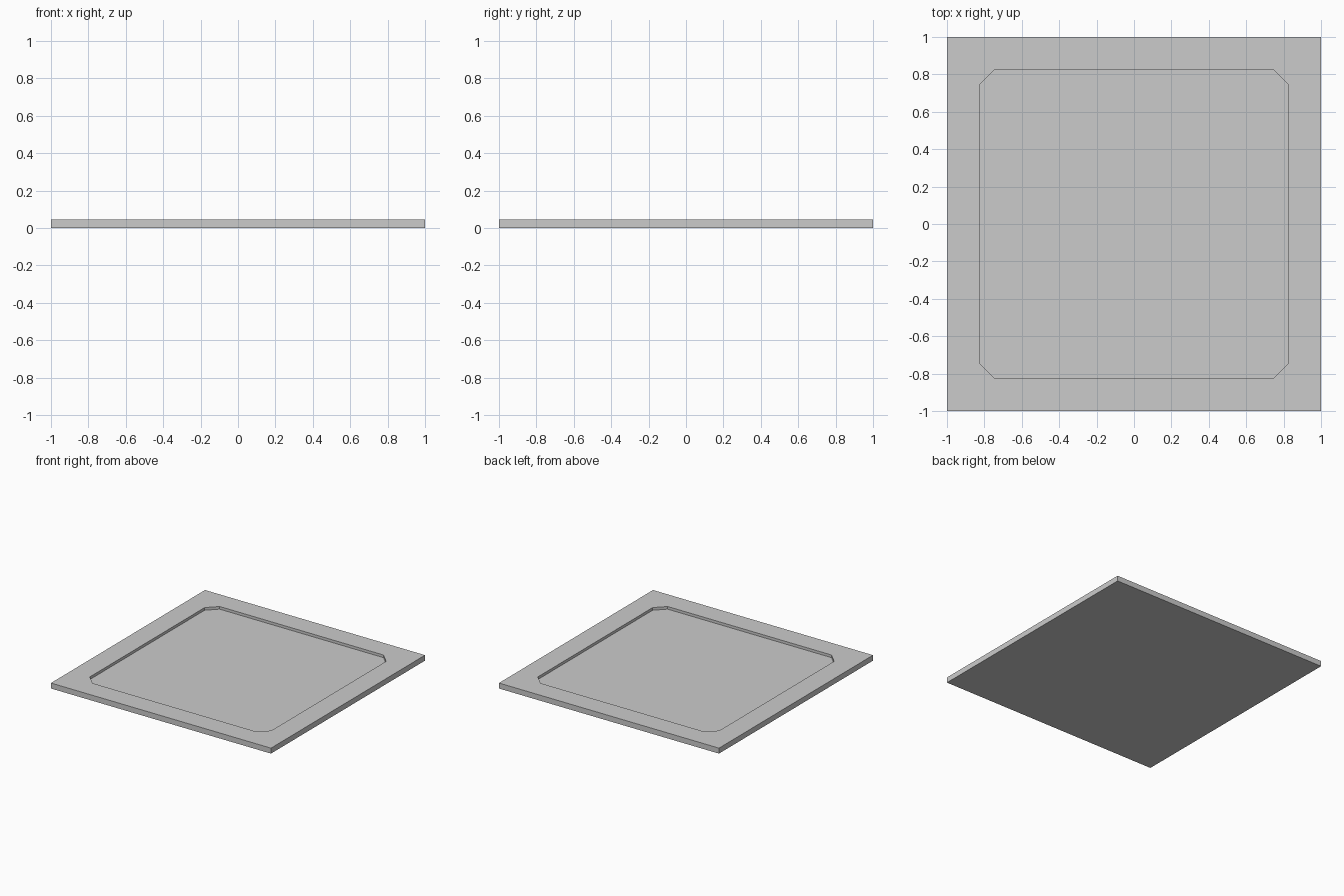
import bpy, bmesh

if "Cube" in bpy.data.objects:
    bpy.data.objects.remove(bpy.data.objects["Cube"])

HALF, THICK = 1.0, 0.045        # slab half width and thickness
INNER, CHAMFER = 0.825, 0.08    # recess half width and corner cut
DEPTH = 0.022                   # recess depth

bm = bmesh.new()
signs = [(1, 1), (-1, 1), (-1, -1), (1, -1)]


def loop(points, z):
    return [bm.verts.new((x, y, z)) for x, y in points]


def walls(a, b):
    for i in range(len(a)):
        j = (i + 1) % len(a)
        bm.faces.new((a[i], a[j], b[j], b[i]))


# Outlines: square slab and octagonal recess (two points per corner)
square = [(sx * HALF, sy * HALF) for sx, sy in signs]
c = INNER - CHAMFER
octagon = []
for sx, sy in signs:
    pair = [(sx * INNER, sy * c), (sx * c, sy * INNER)]
    octagon += pair if sx * sy > 0 else pair[::-1]

bottom, top = loop(square, 0), loop(square, THICK)
lip, floor = loop(octagon, THICK), loop(octagon, THICK - DEPTH)

# Slab underside and sides, recess walls and floor
bm.faces.new(bottom)
walls(bottom, top)
walls(lip, floor)
bm.faces.new(floor)

# Flat rim: a triangle at each corner, a quad along each side
for i in range(4):
    j = (i + 1) % 4
    bm.faces.new((top[i], lip[2 * i], lip[2 * i + 1]))
    bm.faces.new((top[i], top[j], lip[2 * j], lip[2 * i + 1]))

bmesh.ops.recalc_face_normals(bm, faces=bm.faces)
mesh = bpy.data.meshes.new("recessed_floor_tile")
bm.to_mesh(mesh)
bm.free()
tile = bpy.data.objects.new("recessed_floor_tile", mesh)
bpy.context.collection.objects.link(tile)
